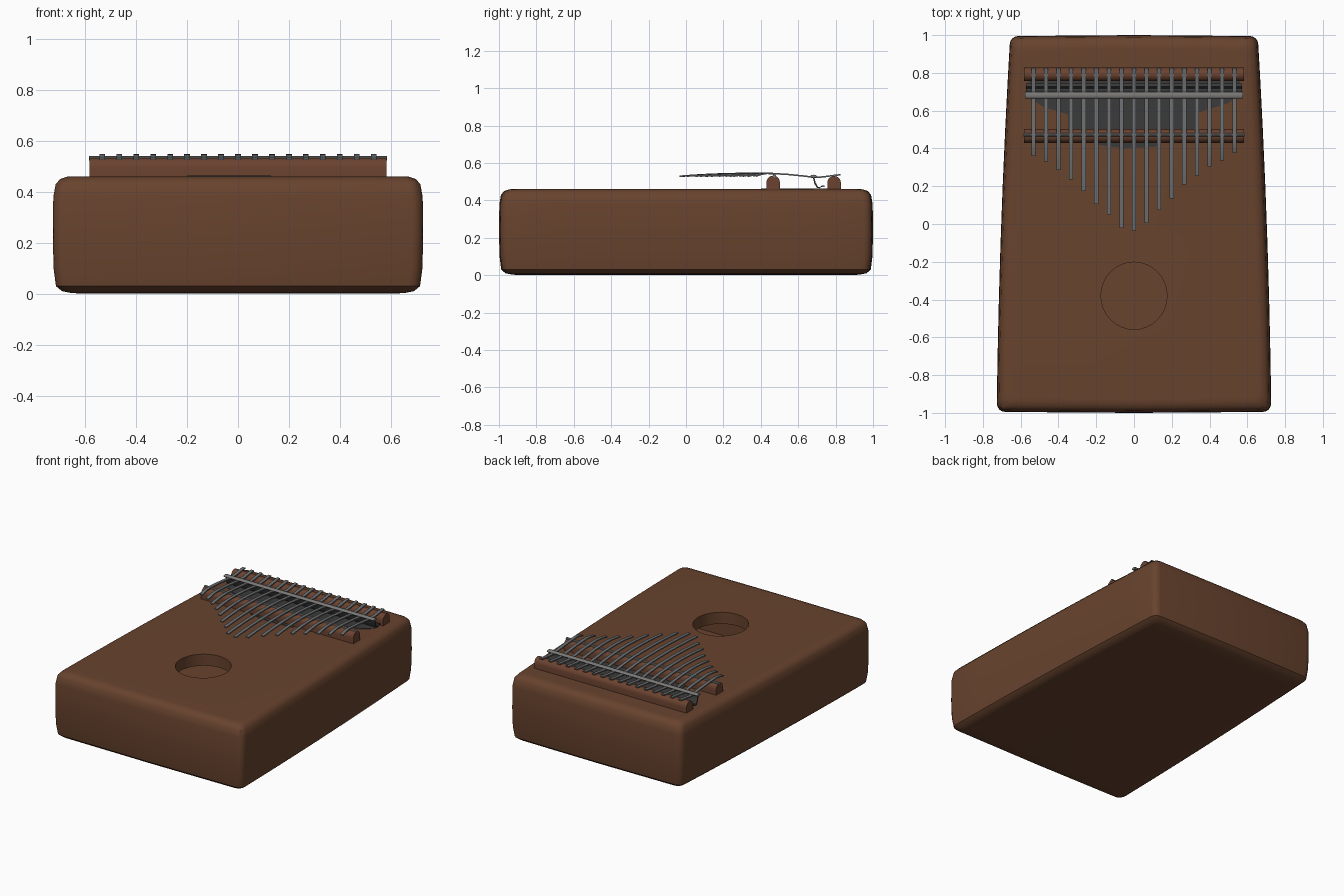
import bpy, bmesh, math

if "Cube" in bpy.data.objects:
    bpy.data.objects.remove(bpy.data.objects["Cube"])


def material(name, rgb):
    m = bpy.data.materials.new(name)
    m.diffuse_color = (*rgb, 1)
    m.use_nodes = True
    m.node_tree.nodes["Principled BSDF"].inputs["Base Color"].default_value = m.diffuse_color
    return m


WOOD = material("brown wood", (0.138, 0.056, 0.027))
BRIDGE = material("reddish wood", (0.145, 0.055, 0.029))
STEEL = material("steel", (0.15, 0.155, 0.16))
BAR = material("light steel", (0.20, 0.195, 0.19))
DARK = material("dark metal", (0.045, 0.044, 0.045))


def finish(name, bm, mat, angle=35):
    bmesh.ops.recalc_face_normals(bm, faces=bm.faces)
    me = bpy.data.meshes.new(name)
    bm.to_mesh(me)
    bm.free()
    ob = bpy.data.objects.new(name, me)
    bpy.context.collection.objects.link(ob)
    me.materials.append(mat)
    select(ob)
    bpy.ops.object.shade_smooth_by_angle(angle=math.radians(angle))
    return ob


def select(ob):
    bpy.ops.object.select_all(action='DESELECT')
    ob.select_set(True)
    bpy.context.view_layer.objects.active = ob


def stack(name, rings, mat):
    """Skin a list of equal-length point rings and cap both ends."""
    bm = bmesh.new()
    loops = [[bm.verts.new(p) for p in r] for r in rings]
    n = len(loops[0])
    for a, b in zip(loops, loops[1:]):
        for i in range(n):
            j = (i + 1) % n
            bm.faces.new((a[i], a[j], b[j], b[i]))
    bm.faces.new(loops[0][::-1])
    bm.faces.new(loops[-1])
    return finish(name, bm, mat)


def prism(name, profile, x0, x1, mat):
    """Extrude a (y, z) profile along x."""
    return stack(name, [[(x, y, z) for y, z in profile] for x in (x0, x1)], mat)


def ribbon(path, t):
    """Thin closed profile following a path."""
    return [(y, z + t / 2) for y, z in path] + [(y, z - t / 2) for y, z in path[::-1]]


def half_width(y):
    return 0.703 - 0.036 * y - 0.012 * y * y


def body_ring(z, inset):
    """Tapered outline with rounded corners."""
    r = 0.045
    side = []
    for k in range(5):
        a = math.radians(-90 + 22.5 * k)
        side.append((half_width(-0.95) - r + r * math.cos(a), -0.995 + r + r * math.sin(a)))
    side += [(half_width(y), y) for y in (-0.7, -0.4, -0.1, 0.2, 0.5, 0.75)]
    for k in range(5):
        a = math.radians(22.5 * k)
        side.append((half_width(0.95) - r + r * math.cos(a), 0.995 - r + r * math.sin(a)))
    side = [(0, -1)] + side + [(0, 1)]
    pts = side + [(-x, y) for x, y in side[-2:0:-1]]
    return [(x * (1 - inset / 0.7), y * (1 - inset), z) for x, y in pts]


# hollow sound box
body = stack("sound_box", [body_ring(z, i) for z, i in (
    (0, 0.12), (0.003, 0.07), (0.01, 0.035), (0.03, 0.012), (0.10, 0.003), (0.23, 0),
    (0.38, 0.002), (0.43, 0.011), (0.45, 0.028), (0.459, 0.055), (0.46, 0.075))], WOOD)
cavity = stack("cavity_cutter", [body_ring(0.08, 0.08), body_ring(0.38, 0.08)], WOOD)
hole = stack("hole_cutter", [[(0.175 * math.cos(math.tau * k / 32),
                               -0.38 + 0.178 * math.sin(math.tau * k / 32), z)
                              for k in range(32)] for z in (0.3, 0.6)], WOOD)
for cutter in (cavity, hole):
    cutter.hide_render = True
    mod = body.modifiers.new("cut", 'BOOLEAN')
    mod.operation = 'DIFFERENCE'
    mod.solver = 'EXACT'
    mod.object = cutter
    select(body)
    bpy.ops.object.modifier_apply(modifier=mod.name)
    bpy.data.objects.remove(cutter)
select(body)
bpy.ops.object.shade_smooth_by_angle(angle=math.radians(35))


# two wooden bridges with rounded tops
def bridge(name, y, top):
    r = 0.036
    arc = [(y + r * math.cos(math.pi * k / 10), top - r + r * math.sin(math.pi * k / 10))
           for k in range(11)]
    prism(name, [(y + r, 0.455)] + arc + [(y - r, 0.455)], -0.583, 0.583, BRIDGE)


bridge("front_bridge", 0.466, 0.532)
bridge("back_bridge", 0.792, 0.530)

# metal rod on the front bridge and pressure bar over the tines
prism("bridge_rod", [(0.472 + 0.009 * math.cos(math.tau * k / 10),
                      0.531 + 0.009 * math.sin(math.tau * k / 10)) for k in range(10)],
      -0.585, 0.585, BAR)
prism("pressure_bar", [(0.682 + 0.018 * math.cos(math.tau * k / 12),
                        0.529 + 0.008 * math.sin(math.tau * k / 12)) for k in range(12)],
      -0.576, 0.576, BAR)

# dark bracket below the bar
bracket = [(0.678, 0.525), (0.686, 0.49), (0.698, 0.468), (0.712, 0.464), (0.722, 0.476),
           (0.738, 0.472)]
prism("bracket", bracket + [(y + 0.007, z + 0.005) for y, z in bracket[::-1]],
      -0.572, 0.572, DARK)

# dark plate on the top of the box
outline = [(-0.56, 0.76), (-0.54, 0.66), (-0.48, 0.62), (-0.35, 0.58), (-0.35, 0.50),
           (-0.20, 0.50), (-0.20, 0.42), (-0.05, 0.40), (0.13, 0.41), (0.13, 0.50),
           (0.32, 0.50), (0.34, 0.59), (0.50, 0.64), (0.56, 0.69), (0.56, 0.76)]
stack("dark_plate", [[(x, y, z) for x, y in outline] for z in (0.456, 0.463)], DARK)

# seventeen bent tines, longest in the middle
fronts = [0.36, 0.33, 0.285, 0.235, 0.175, 0.105, 0.05, -0.02, -0.035, 0.005, 0.075,
          0.135, 0.21, 0.255, 0.305, 0.335, 0.375]
for i, yf in enumerate(fronts):
    x = (i - 8) * 0.0666
    span = 0.47 - yf
    path = [(0.825, 0.537), (0.79, 0.533), (0.73, 0.525), (0.682, 0.523), (0.63, 0.530),
            (0.55, 0.538), (0.47, 0.543)]
    for k in range(1, 8):
        t = k / 7
        path.append((0.47 - span * t, 0.543 + 0.012 * t * (1 - t) - 0.014 * t * t))
    prism("tine_%02d" % (i + 1), ribbon(path, 0.008), x - 0.011, x + 0.011, STEEL)
